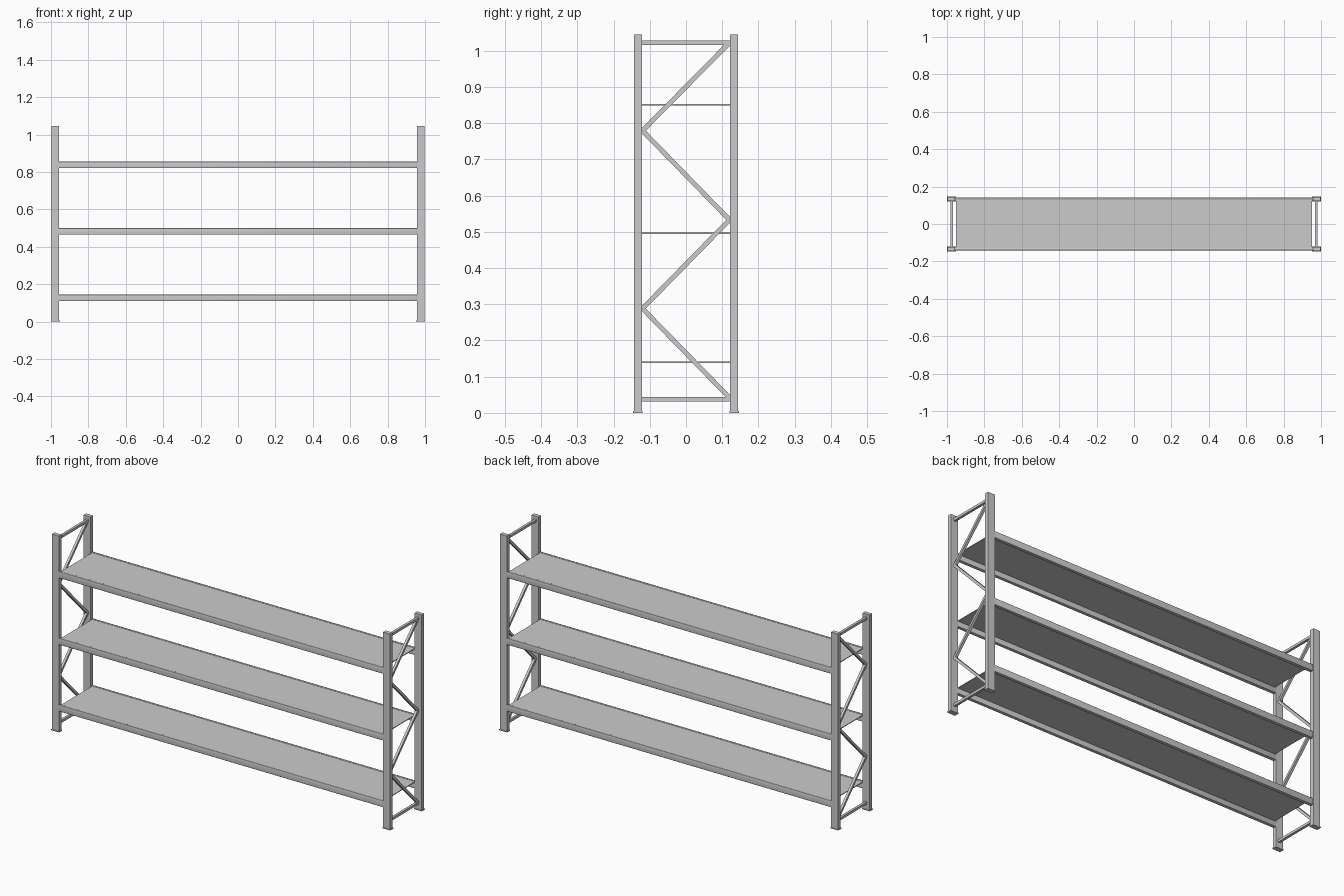
import bpy, bmesh, math
from mathutils import Vector, Matrix

if "Cube" in bpy.data.objects:
    bpy.data.objects.remove(bpy.data.objects["Cube"])


def finish(name, bm, bevel=0.0):
    bmesh.ops.recalc_face_normals(bm, faces=bm.faces)
    mesh = bpy.data.meshes.new(name)
    bm.to_mesh(mesh)
    bm.free()
    obj = bpy.data.objects.new(name, mesh)
    bpy.context.collection.objects.link(obj)
    if bevel:
        mod = obj.modifiers.new("rounded_edges", 'BEVEL')
        mod.width = bevel
        mod.segments = 3
        mesh.shade_smooth()
    return obj


def box(name, lo, hi):
    lo, hi = Vector(lo), Vector(hi)
    bm = bmesh.new()
    mat = Matrix.Translation((lo + hi) / 2) @ Matrix.Diagonal((*(hi - lo), 1))
    bmesh.ops.create_cube(bm, size=1, matrix=mat)
    return finish(name, bm)


def brace(name, x, a, b, t=0.013):
    # square bar between two (y, z) points in an end frame
    a, b = Vector((x, *a)), Vector((x, *b))
    d = b - a
    bm = bmesh.new()
    mat = (Matrix.Translation((a + b) / 2)
           @ Matrix.Rotation(math.atan2(d.z, d.y), 4, 'X')
           @ Matrix.Diagonal((t, d.length, t, 1)))
    bmesh.ops.create_cube(bm, size=1, matrix=mat)
    return finish(name, bm)


def beam(name, s, z):
    # stepped beam: outer lip above the ledge that carries the shelf
    prof = [(0.123, z - 0.033), (0.141, z - 0.033), (0.141, z + 0.002),
            (0.131, z + 0.002), (0.131, z - 0.004), (0.123, z - 0.004)]
    bm = bmesh.new()
    face = bm.faces.new([bm.verts.new((-0.957, s * y, h)) for y, h in prof])
    ext = bmesh.ops.extrude_face_region(bm, geom=[face])
    verts = [v for v in ext['geom'] if isinstance(v, bmesh.types.BMVert)]
    bmesh.ops.translate(bm, verts=verts, vec=(1.914, 0, 0))
    return finish(name, bm, 0.0025)


# End frames: posts, foot plates and zigzag bracing
zig = [(0.12, 0.042), (-0.12, 0.288), (0.12, 0.533), (-0.12, 0.779), (0.12, 1.022)]
for sx, side in ((-1, "left"), (1, "right")):
    for sy, end in ((-1, "front"), (1, "back")):
        xs = sorted((sx * 0.956, sx * 0.997))
        ys = sorted((sy * 0.122, sy * 0.144))
        box(f"{side}_{end}_post", (xs[0], ys[0], 0.004), (xs[1], ys[1], 1.045))
        box(f"{side}_{end}_foot_plate", (xs[0] - 0.003, ys[0] - 0.002, 0),
            (xs[1] + 0.003, ys[1] + 0.002, 0.005))
    x = sx * 0.974
    for i, (a, b) in enumerate(zip(zig, zig[1:])):
        brace(f"{side}_diagonal_brace_{i + 1}", x, a, b)
    brace(f"{side}_bottom_brace", x, (-0.123, 0.038), (0.123, 0.038))
    brace(f"{side}_top_brace", x, (-0.123, 1.022), (0.123, 1.022))

# Shelf levels: panel with front and back beams
for i, z in enumerate((0.142, 0.4975, 0.853)):
    box(f"shelf_panel_{i + 1}", (-0.952, -0.131, z - 0.004), (0.952, 0.131, z))
    beam(f"shelf_front_beam_{i + 1}", -1, z)
    beam(f"shelf_back_beam_{i + 1}", 1, z)
